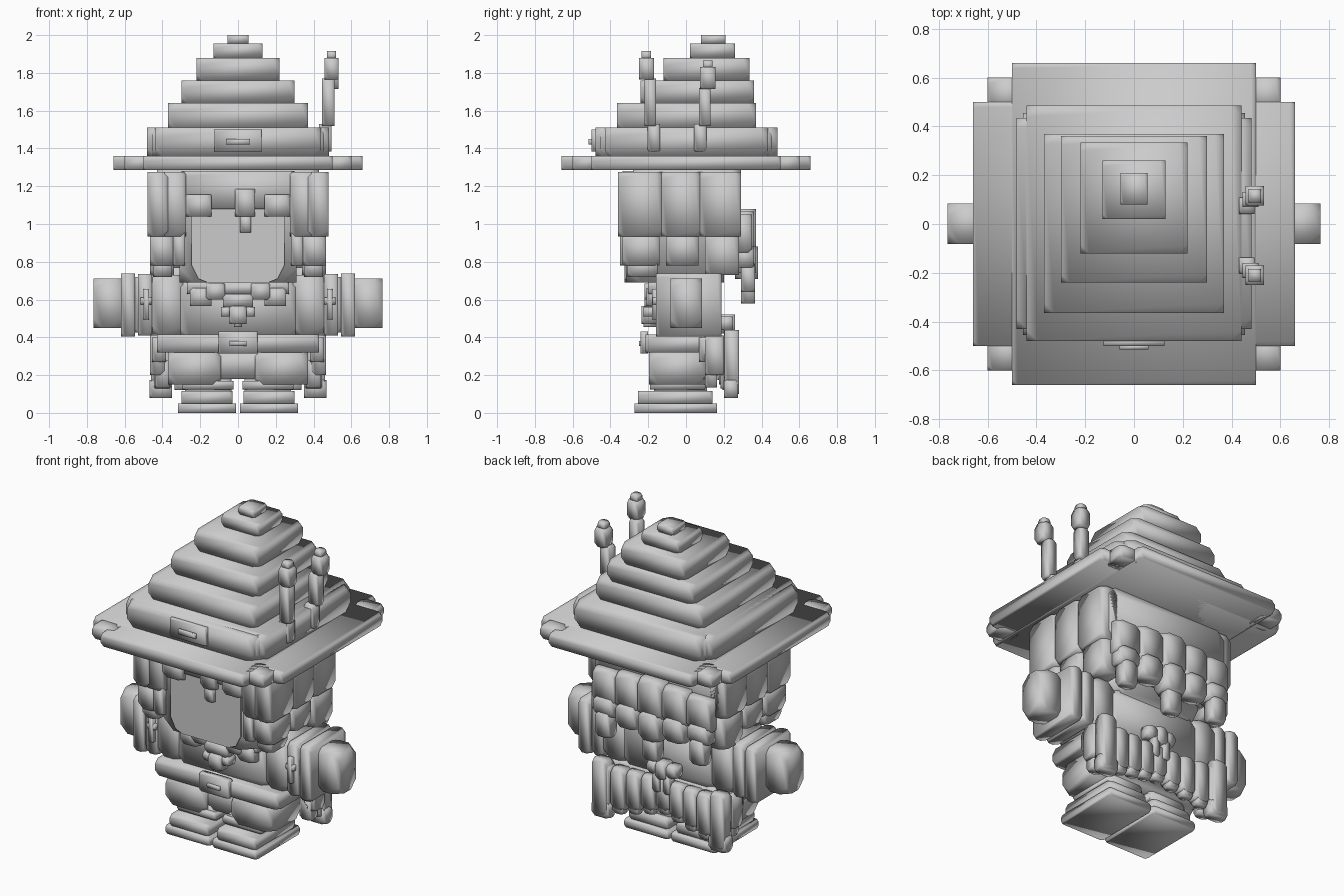
import bpy
import bmesh

cube = bpy.data.objects.get("Cube")
if cube:
    bpy.data.objects.remove(cube, do_unlink=True)

# One clay colour for the whole figure
clay = bpy.data.materials.new("clay_grey")
clay.use_nodes = True
GREY = (.6, .6, .6, 1)
clay.diffuse_color = GREY
clay.node_tree.nodes["Principled BSDF"].inputs["Base Color"].default_value = GREY


def finish(name, bm, smooth=True):
    mesh = bpy.data.meshes.new(name)
    bm.to_mesh(mesh)
    bm.free()
    mesh.materials.append(clay)
    for face in mesh.polygons:
        face.use_smooth = smooth
    obj = bpy.data.objects.new(name, mesh)
    bpy.context.collection.objects.link(obj)
    return obj


def box(name, x, y, z, cut=None):
    """Smooth block spanning three ranges, with its corners clipped."""
    bm = bmesh.new()
    bmesh.ops.create_cube(bm, size=1)
    spans = [sorted(s) for s in (x, y, z)]
    for v in bm.verts:
        for axis, (low, high) in enumerate(spans):
            v.co[axis] = high if v.co[axis] > 0 else low
    if cut is None:
        cut = min(.05, .3 * min(high - low for low, high in spans))
    bmesh.ops.bevel(bm, geom=bm.verts[:], offset=cut, segments=1,
                    affect='VERTICES', clamp_overlap=True)
    bmesh.ops.recalc_face_normals(bm, faces=bm.faces[:])
    return finish(name, bm)


def wide(name, half, y, z, cut=None):
    """Block centred across the body."""
    return box(name, (-half, half), y, z, cut)


def pair(name, x, y, z, cut=None):
    """The same block on the left (+x) and the right (-x)."""
    box("left_" + name, x, y, z, cut)
    box("right_" + name, [-value for value in x], y, z, cut)


# Hat brim: two crossed slabs and four corner pieces
BRIM = (1.285, 1.36)
wide("brim_lengthwise", .5, (-.66, .66), BRIM)
wide("brim_crosswise", .66, (-.5, .5), BRIM)
for end, y in (("front", (-.6, -.46)), ("back", (.46, .6))):
    pair("brim_corner_" + end, (.46, .6), y, BRIM)

# Hat band and the leaning stepped crown
BAND = (1.36, 1.51)
wide("hat_band_lengthwise", .44, (-.48, .485), BAND)
wide("hat_band_crosswise", .482, (-.43, .435), BAND)
wide("hat_band_core", .455, (-.455, .455), (1.36, 1.5))
tiers = [(.37, -.365, .37, 1.64), (.3, -.24, .36, 1.76), (.22, -.12, .335, 1.88),
         (.13, .02, .26, 1.955), (.055, .08, .21, 2)]
bottom = 1.5
for half, front, back, top in tiers:
    wide("crown_tier", half, (front, back), (bottom, top))
    bottom = top
wide("hat_buckle", .125, (-.5, -.47), (1.385, 1.5))
wide("hat_buckle_pin", .06, (-.515, -.495), (1.42, 1.45))

# Two candles standing on the left side of the hat
for name, y, drop in (("front_candle", -.21, 0), ("back_candle", .115, .05)):
    inner = y + .04 if drop == 0 else y - .04
    box(name + "_clip", (.43, .495), (inner - .033, inner + .033), (1.385, 1.53))
    stem = y + .02 if drop == 0 else y - .015
    box(name + "_stem", (.445, .51), (stem - .031, stem + .031), (1.52, 1.77 - drop))
    box(name + "_head", (.458, .533), (y - .04, y + .04), (1.765 - drop, 1.88 - drop))
    box(name + "_tip", (.47, .52), (y - .026, y + .026), (1.87 - drop, 1.915 - drop))

# Head, skull and flat face plate
wide("head", .31, (-.317, .2), (.69, 1.28), .08)
wide("skull", .43, (-.28, .29), (.94, 1.285))
outline = [(.16, .69), (.21, .71), (.245, .78), (.245, 1.08)]
outline += [(-x, z) for x, z in reversed(outline)]
bm = bmesh.new()
rim = [bm.verts.new((x, -.325, z)) for x, z in outline]
sheet = bm.faces.new(rim)
solid = bmesh.ops.extrude_face_region(bm, geom=[sheet])
for v in solid["geom"]:
    if isinstance(v, bmesh.types.BMVert):
        v.co.y += .009
bmesh.ops.recalc_face_normals(bm, faces=bm.faces[:])
finish("face", bm, smooth=False)

# Fringe across the forehead
pair("fringe", (.14, .275), (-.36, -.27), (1.04, 1.155))
box("fringe_middle", (-.015, .09), (-.36, -.27), (1.04, 1.185))
box("fringe_tip", (.01, .07), (-.35, -.29), (.955, 1.05))
wide("forehead_hair", .3, (-.335, -.25), (1.08, 1.28))

# Side hair in two rows, with locks framing the face
locks = [(-.36, -.13, .78), (-.13, .075, .78), (.075, .29, .73)]
for front, back, low in locks:
    pair("upper_side_hair", (.37, .48), (front, back), (.935, 1.275))
    pair("lower_side_hair", (.34, .465), (front + .025, back - .01), (low, .95))
pair("front_hair", (.275, .41), (-.355, -.25), (.935, 1.275))
pair("cheek_lock", (.28, .345), (-.35, -.22), (.78, .97))
pair("shoulder_lock", (.35, .45), (-.31, -.15), (.72, .82))

# Back hair in overlapping rows of five columns
for column in range(-2, 3):
    mid = column * .165
    lift = .03 * abs(column)
    box("upper_back_hair", (mid - .08, mid + .08), (.25, .37 - lift / 3),
        (.85, 1.08 - lift / 2))
    box("lower_back_hair", (mid - .07, mid + .07), (.26, .38 - lift / 3),
        (.71 + lift, .88))
    if column % 2 == 0:
        box("back_hair_tip", (mid - .05, mid + .05), (.29, .365),
            (.58 + lift, .73 + lift))
wide("nape_hair", .34, (.12, .28), (.8, 1))

# Torso and sleeves
wide("torso", .305, (-.155, .18), (.4, .71))
pair("upper_sleeve", (.29, .46), (-.15, .175), (.415, .73))
pair("sleeve_groove", (.45, .55), (-.145, .165), (.425, .72))
pair("sleeve_band", (.455, .53), (-.155, .18), (.41, .735))
pair("sleeve_cuff", (.545, .62), (-.16, .187), (.405, .737))
pair("hand", (.6, .765), (-.082, .085), (.45, .712))
pair("cross_upright", (.47, .5), (-.18, -.14), (.495, .655))
pair("cross_bar", (.455, .515), (-.178, -.14), (.575, .61))

# Collar with a hanging brooch
wide("collar", .27, (-.2, .12), (.63, .69))
pair("collar_flap", (.14, .255), (-.21, -.13), (.565, .66))
pair("collar_point", (.07, .17), (-.22, -.14), (.6, .685))
wide("brooch_knot", .08, (-.22, -.15), (.56, .63))
wide("brooch", .045, (-.235, -.15), (.47, .565))
pair("brooch_wing", (.04, .09), (-.225, -.15), (.51, .56))
wide("brooch_drop", .02, (-.225, -.16), (.455, .49))

# Belt, shorts, legs and shoes
wide("belt", .43, (-.215, .185), (.32, .415))
wide("belt_buckle", .103, (-.24, -.2), (.315, .43))
wide("belt_buckle_pin", .045, (-.25, -.23), (.355, .38))
wide("hips", .36, (-.17, .15), (.18, .34))
pair("shorts", (.09, .37), (-.195, .1), (.15, .325))
pair("leg", (.035, .28), (-.17, .11), (.08, .2))
pair("sock_ring", (.025, .295), (-.19, .1), (.125, .17))
pair("shoe_upper", (.03, .3), (-.255, .14), (.045, .115))
pair("shoe_sole", (.01, .318), (-.272, .165), (0, .05))

# Coat tail: slats around the back, longest at the outside
for step in range(-4, 5):
    mid, reach = step * .1, abs(step)
    low = .19 - .023 * reach
    depth = .2 + .008 * reach
    box("tail_slat", (mid - .045, mid + .045), (depth - .05, depth + .035), (low + .03, .4))
    box("tail_slat_end", (mid - .035, mid + .035), (depth - .03, depth + .03), (low, low + .07))
pair("tail_edge", (.365, .46), (.205, .28), (.1, .44))
pair("tail_edge_end", (.35, .468), (.2, .275), (.08, .175))
pair("side_slat_back", (.39, .465), (.1, .2), (.2, .41))
pair("side_slat_middle", (.38, .455), (.07, .165), (.27, .4))
pair("side_slat_end", (.36, .44), (.1, .165), (.135, .28))

# Small bow at the back of the waist
wide("bow_knot", .035, (.17, .26), (.42, .52))
pair("bow_loop", (.03, .1), (.17, .25), (.44, .51))
pair("bow_ribbon", (.015, .06), (.2, .25), (.33, .45))
